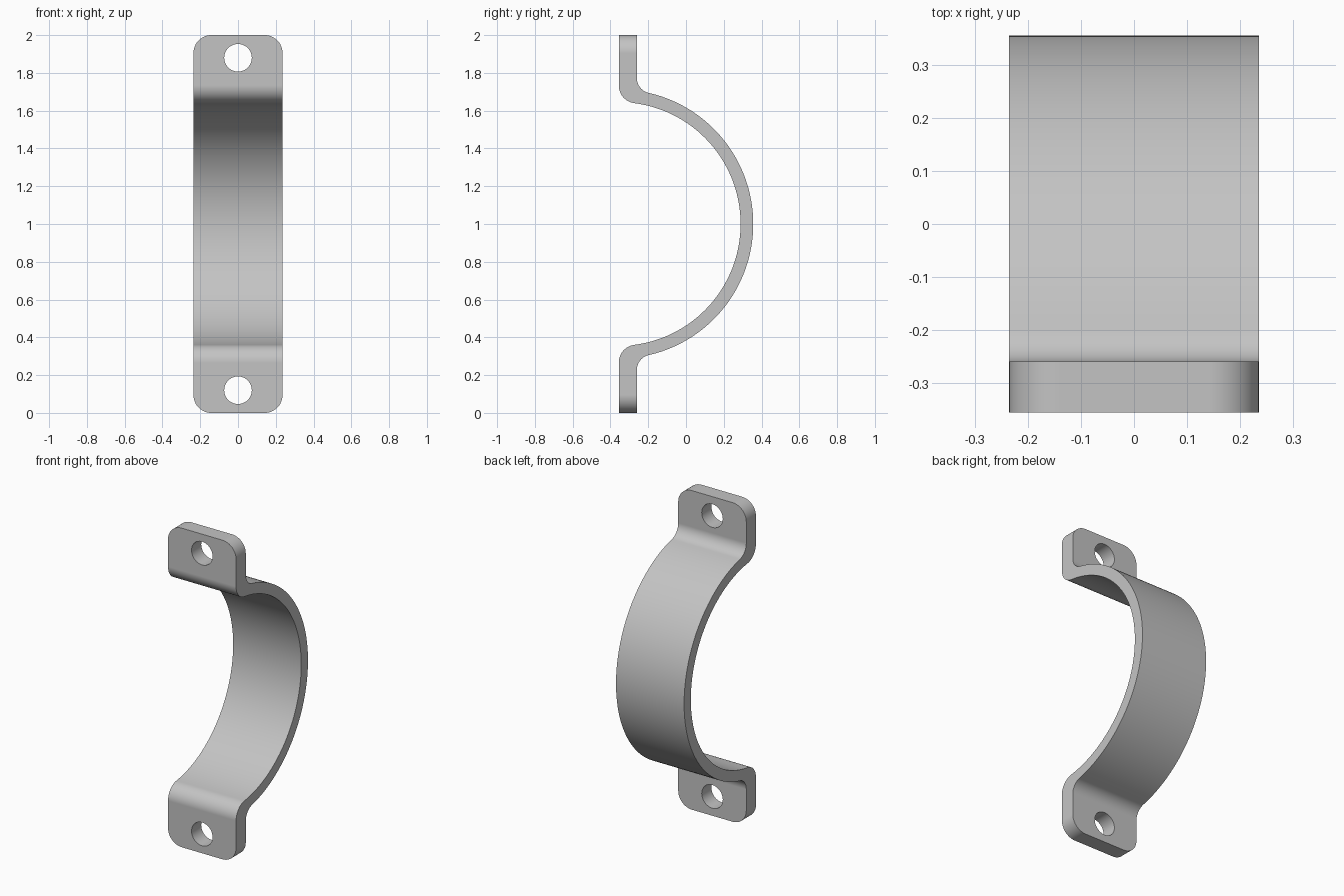
import bpy, bmesh
from math import sqrt, atan2, pi, cos, sin
from mathutils import Matrix

cube = bpy.data.objects.get("Cube")
if cube:
    bpy.data.objects.remove(cube, do_unlink=True)

HALF_W = 0.236            # half width of the strap
FRONT, TAB_BACK = -0.356, -0.26
R_OUT, R_IN = 0.712, 0.645
R_FRONT, R_BACK = 0.095, 0.08
CORNER, HOLE_R, HOLE_Z = 0.095, 0.073, 0.88

steel = bpy.data.materials.new("grey_steel")
steel.use_nodes = True
grey = (0.55, 0.55, 0.55, 1)
steel.diffuse_color = grey
steel.node_tree.nodes["Principled BSDF"].inputs["Base Color"].default_value = grey


def arc(cy, cz, r, a0, a1, n):
    return [(cy + r * cos(a0 + (a1 - a0) * i / n), cz + r * sin(a0 + (a1 - a0) * i / n))
            for i in range(n + 1)]


def half_side(tab_y, r_band, r_fillet):
    """Upper half of one face: tab end, fillet tangent to the band, band to mid height."""
    cy = tab_y + r_fillet
    cz = sqrt((r_band + r_fillet) ** 2 - (cy - FRONT) ** 2)
    a = atan2(cz, cy - FRONT)
    return ([(tab_y, 1.0)] + arc(cy, cz, r_fillet, pi, pi + a, 14)
            + arc(FRONT, 0, r_band, a, 0, 40)[1:])


def full_side(*args):
    top = half_side(*args)
    return top + [(y, -z) for y, z in reversed(top[:-1])]


# Clamp strap: side profile extruded across the width
profile = full_side(TAB_BACK, R_OUT, R_BACK) + full_side(FRONT, R_IN, R_FRONT)[::-1]
bm = bmesh.new()
face = bm.faces.new([bm.verts.new((-HALF_W, y, z + 1)) for y, z in profile])
ext = bmesh.ops.extrude_face_region(bm, geom=[face])
bmesh.ops.translate(bm, vec=(2 * HALF_W, 0, 0),
                    verts=[v for v in ext["geom"] if isinstance(v, bmesh.types.BMVert)])

# Rounded tab corners
corners = [e for e in bm.edges
           if all(abs(v.co.z - 1) > 0.999 for v in e.verts)
           and abs(e.verts[0].co.x - e.verts[1].co.x) < 0.001]
bmesh.ops.bevel(bm, geom=corners, offset=CORNER, segments=12, profile=0.5, affect='EDGES')
bmesh.ops.recalc_face_normals(bm, faces=bm.faces)
mesh = bpy.data.meshes.new("clamp_strap")
bm.to_mesh(mesh)
bm.free()
mesh.materials.append(steel)
strap = bpy.data.objects.new("clamp_strap", mesh)
bpy.context.collection.objects.link(strap)

# Screw holes through both tabs
bm = bmesh.new()
for side in (-1, 1):
    place = (Matrix.Translation((0, (FRONT + TAB_BACK) / 2, 1 + side * HOLE_Z))
             @ Matrix.Rotation(pi / 2, 4, 'X'))
    bmesh.ops.create_cone(bm, cap_ends=True, segments=48, radius1=HOLE_R,
                          radius2=HOLE_R, depth=0.2, matrix=place)
cut_mesh = bpy.data.meshes.new("hole_cutter")
bm.to_mesh(cut_mesh)
bm.free()
cut_mesh.materials.append(steel)
cutter = bpy.data.objects.new("hole_cutter", cut_mesh)
bpy.context.collection.objects.link(cutter)
cutter.hide_render = True

bpy.ops.object.select_all(action='DESELECT')
bpy.context.view_layer.objects.active = strap
strap.select_set(True)
holes = strap.modifiers.new("screw_holes", 'BOOLEAN')
holes.operation = 'DIFFERENCE'
holes.solver = 'EXACT'
holes.object = cutter
bpy.ops.object.modifier_apply(modifier=holes.name)
bpy.data.objects.remove(cutter, do_unlink=True)

# Smooth curves with crisp edges
bpy.ops.object.shade_smooth_by_angle(angle=pi / 6)
weighted = strap.modifiers.new("even_shading", 'WEIGHTED_NORMAL')
weighted.keep_sharp = True
